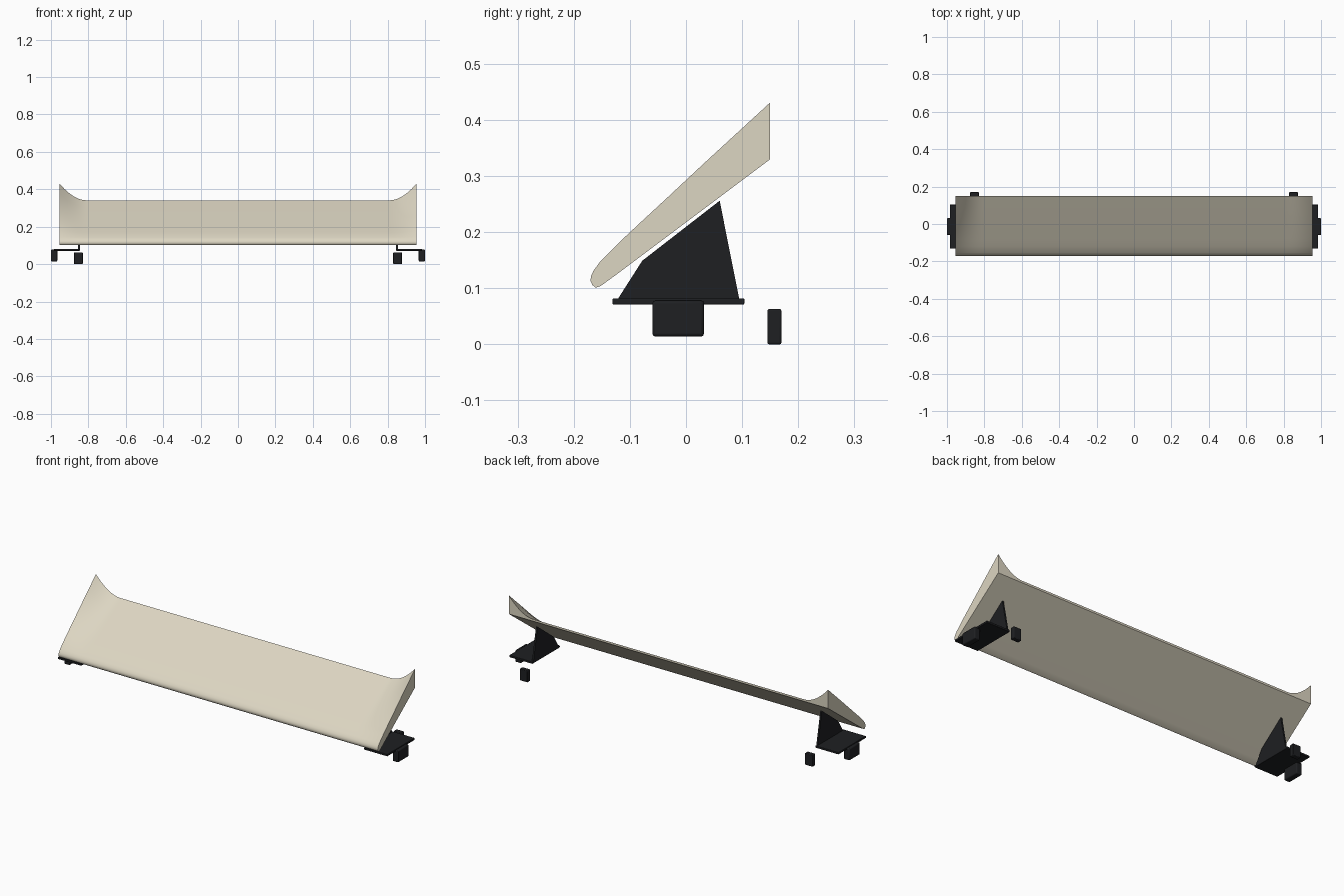
import bpy, bmesh, math

if "Cube" in bpy.data.objects:
    bpy.data.objects.remove(bpy.data.objects["Cube"])


def material(name, col):
    m = bpy.data.materials.new(name)
    m.diffuse_color = (*col, 1)
    m.use_nodes = True
    m.node_tree.nodes["Principled BSDF"].inputs["Base Color"].default_value = m.diffuse_color
    return m


cream = material("cream_paint", (0.72, 0.67, 0.54))
black = material("black_plastic", (0.013, 0.014, 0.016))


def finish(name, bm, mat, angle=35, bevel=0.0):
    bmesh.ops.recalc_face_normals(bm, faces=bm.faces)
    me = bpy.data.meshes.new(name)
    bm.to_mesh(me)
    bm.free()
    ob = bpy.data.objects.new(name, me)
    bpy.context.collection.objects.link(ob)
    me.materials.append(mat)
    if bevel:
        b = ob.modifiers.new("bevel", 'BEVEL')
        b.width = bevel
        b.segments = 2
    bpy.ops.object.select_all(action='DESELECT')
    bpy.context.view_layer.objects.active = ob
    ob.select_set(True)
    bpy.ops.object.shade_smooth_by_angle(angle=math.radians(angle))
    return ob


def loft(name, sections, mat, **kw):
    # skin equal-length rings of points and cap both ends
    bm = bmesh.new()
    rings = [[bm.verts.new(p) for p in s] for s in sections]
    n = len(rings[0])
    for a, b in zip(rings, rings[1:]):
        for i in range(n):
            j = (i + 1) % n
            bm.faces.new((a[i], a[j], b[j], b[i]))
    bm.faces.new(rings[0])
    bm.faces.new(rings[-1])
    return finish(name, bm, mat, **kw)


def box(name, x, y, z, bevel):
    ring = [(y[0], z[0]), (y[1], z[0]), (y[1], z[1]), (y[0], z[1])]
    return loft(name, [[(v, *p) for p in ring] for v in x], black, bevel=bevel)


# Wing: sloped blade whose upper rear edge sweeps up at both tips
upper = [(-0.170, 0.113), (-0.1695, 0.121), (-0.165, 0.131), (-0.154, 0.143),
         (-0.12, 0.168), (-0.08, 0.194), (-0.03, 0.226), (0.03, 0.265),
         (0.09, 0.303), (0.15, 0.341)]
lower = [(0.15, 0.33), (0.09, 0.285), (0.03, 0.240), (-0.03, 0.195),
         (-0.09, 0.150), (-0.13, 0.120), (-0.152, 0.104), (-0.161, 0.101),
         (-0.167, 0.106)]


def wing_section(x):
    s = max(0.0, (abs(x) - 0.81) / 0.145)
    lift = 0.09 * s ** 1.9
    top = [(x, y, z + lift * max(0.0, (y + 0.165) / 0.315)) for y, z in upper]
    return top + [(x, y, z) for y, z in lower]


half = [0.0, 0.4, 0.8] + [0.81 + 0.145 * i / 10 for i in range(11)]
loft("wing", [wing_section(x) for x in [-v for v in half[:0:-1]] + half], cream)

# Mounting hardware, repeated on both sides
fin = [(-0.122, 0.080), (-0.078, 0.149), (0.06, 0.256), (0.095, 0.080)]
for side, s in (("left", -1), ("right", 1)):
    loft(side + "_fin", [[(s * x, *p) for p in fin] for x in (0.846, 0.855)], black)
    box(side + "_base_plate", (s * 0.846, s * 0.985), (-0.131, 0.104), (0.071, 0.082), 0.002)
    box(side + "_outer_foot", (s * 0.966, s * 1.0), (-0.06, 0.032), (0.014, 0.078), 0.005)
    box(side + "_rear_foot", (s * 0.83, s * 0.876), (0.145, 0.17), (0.0, 0.063), 0.003)
